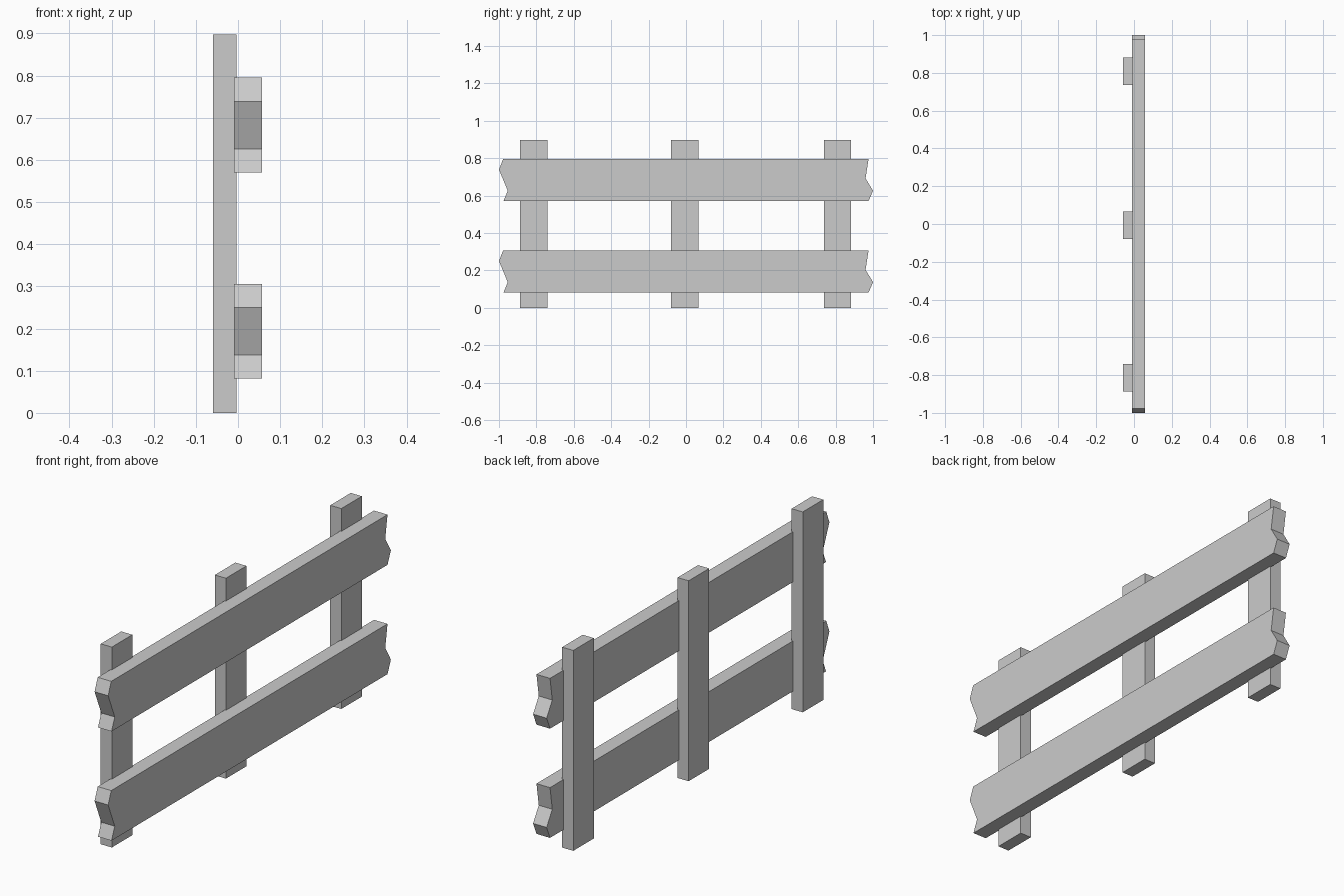
import bpy, bmesh

if "Cube" in bpy.data.objects:
    bpy.data.objects.remove(bpy.data.objects["Cube"])


def extrude_profile(name, points, x0, x1):
    """Extrude a (y, z) outline from x0 to x1."""
    bm = bmesh.new()
    face = bm.faces.new([bm.verts.new((x0, y, z)) for y, z in points])
    ext = bmesh.ops.extrude_face_region(bm, geom=[face])
    verts = [v for v in ext["geom"] if isinstance(v, bmesh.types.BMVert)]
    bmesh.ops.translate(bm, verts=verts, vec=(x1 - x0, 0, 0))
    bmesh.ops.recalc_face_normals(bm, faces=bm.faces)
    mesh = bpy.data.meshes.new(name)
    bm.to_mesh(mesh)
    bm.free()
    obj = bpy.data.objects.new(name, mesh)
    bpy.context.collection.objects.link(obj)
    return obj


# Upright posts
for label, y in (("left", -0.814), ("middle", -0.007), ("right", 0.809)):
    a, b = y - 0.0725, y + 0.0725
    extrude_profile(f"post_{label}", [(a, 0), (b, 0), (b, 0.897), (a, 0.897)],
                    -0.059, -0.004)

# Horizontal rails with broken, jagged ends
rail = [(-0.976, 0), (0.976, 0), (1.0, 0.056), (0.96, 0.122), (0.976, 0.225),
        (-0.978, 0.225), (-1.0, 0.169), (-0.953, 0.056)]
for label, z in (("lower", 0.081), ("upper", 0.570)):
    extrude_profile(f"rail_{label}", [(y, z + h) for y, h in rail], -0.01, 0.057)
